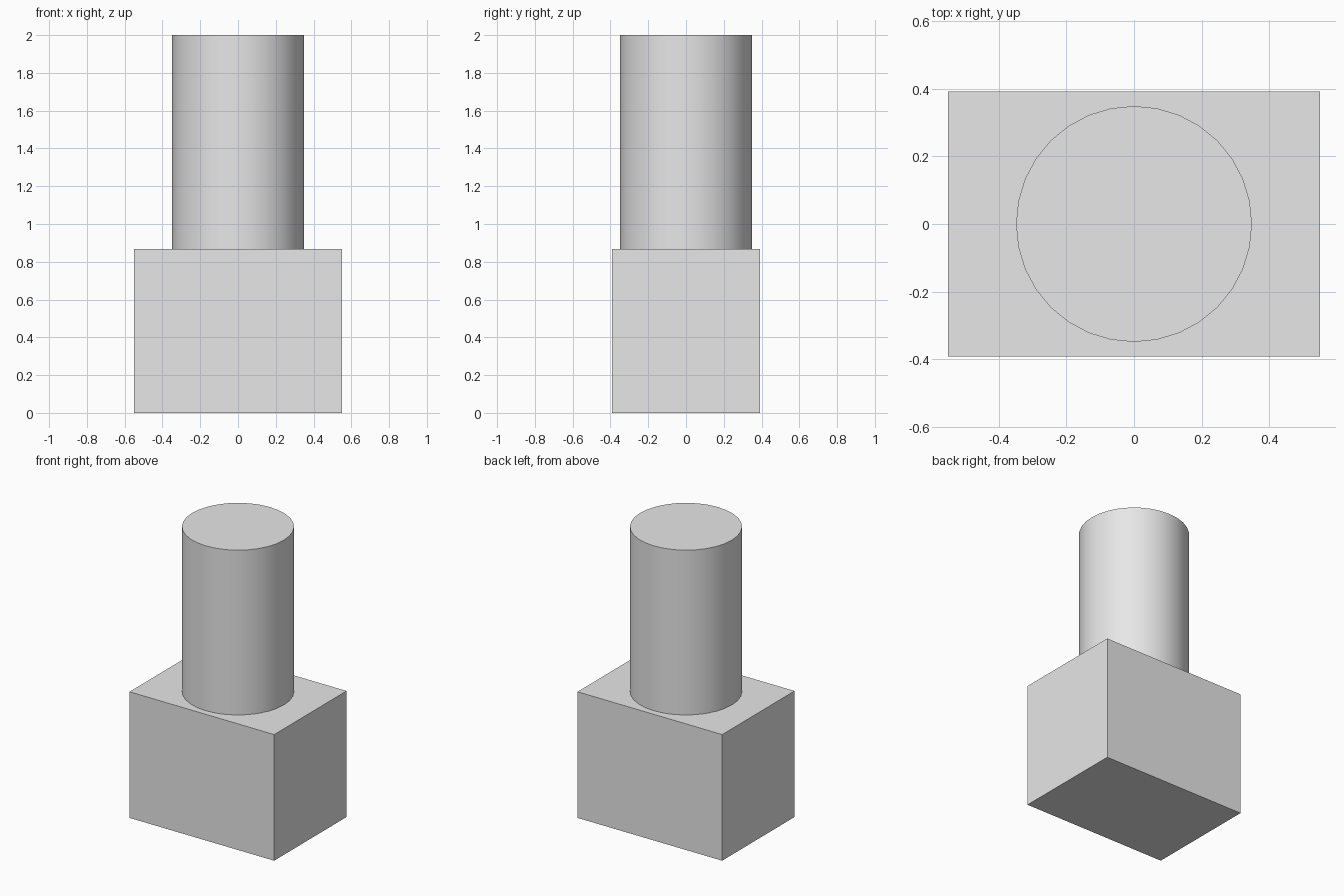
import bpy
import math

default_cube = bpy.data.objects.get("Cube")
if default_cube:
    bpy.data.objects.remove(default_cube, do_unlink=True)

WIDTH, DEPTH, BLOCK_HEIGHT = 1.10, 0.785, 0.867
RADIUS, TOTAL_HEIGHT = 0.349, 2.0

# Plain grey material shared by both parts
grey = bpy.data.materials.new("light grey")
grey.use_nodes = True
colour = (0.8, 0.8, 0.8, 1)
grey.diffuse_color = colour
grey.node_tree.nodes["Principled BSDF"].inputs["Base Color"].default_value = colour


def finish(name):
    part = bpy.context.object
    part.name = part.data.name = name
    part.data.materials.append(grey)
    return part


# Rectangular base block
bpy.ops.mesh.primitive_cube_add(size=1, location=(0, 0, BLOCK_HEIGHT / 2))
bpy.context.object.scale = (WIDTH, DEPTH, BLOCK_HEIGHT)
bpy.ops.object.transform_apply(location=False, rotation=False, scale=True)
finish("base_block")

# Round column standing on the block
column_height = TOTAL_HEIGHT - BLOCK_HEIGHT
bpy.ops.mesh.primitive_cylinder_add(
    vertices=32, radius=RADIUS, depth=column_height,
    location=(0, 0, BLOCK_HEIGHT + column_height / 2))
finish("column")
bpy.ops.object.shade_smooth_by_angle(angle=math.radians(30))
